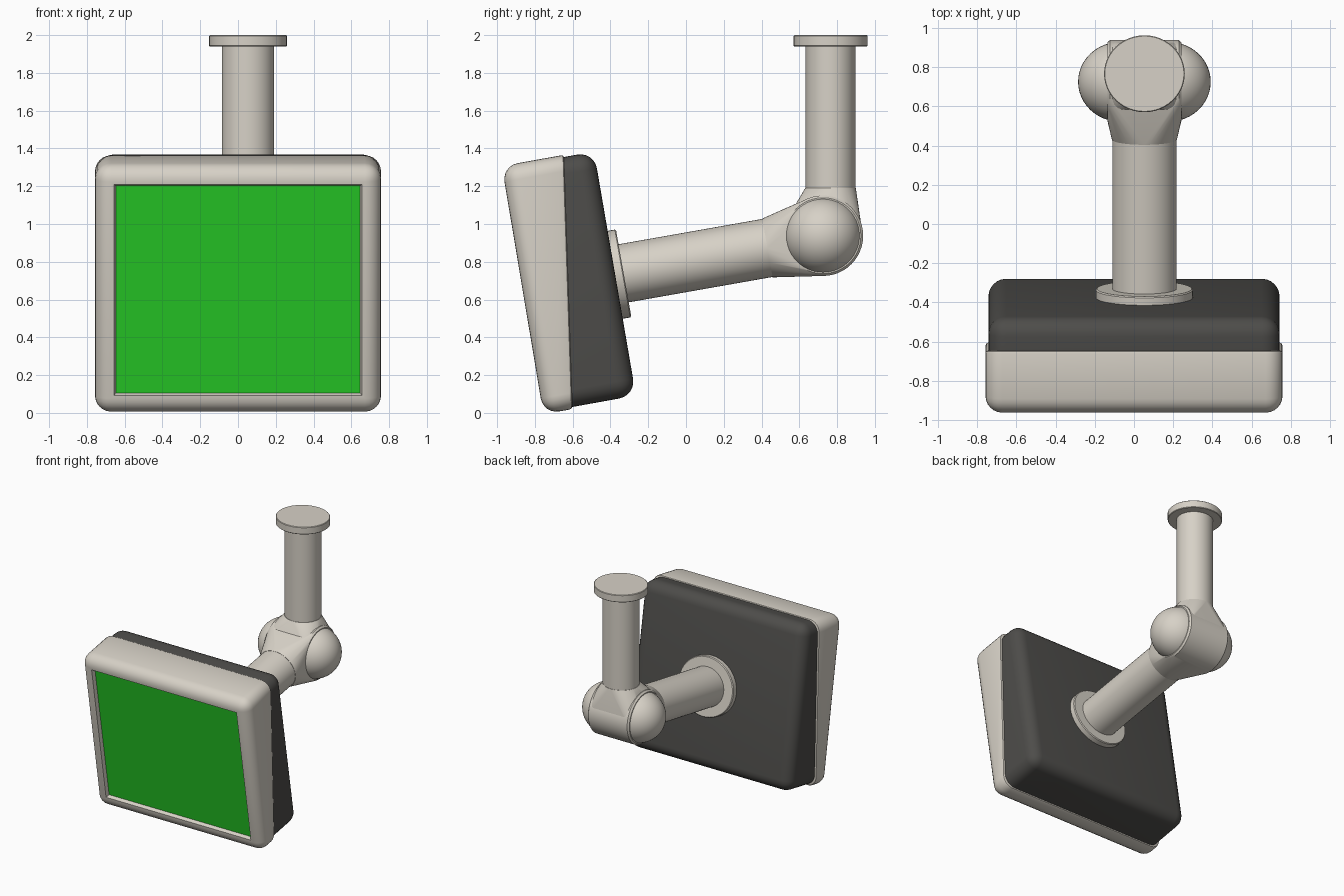
import bpy, bmesh, math
from mathutils import Matrix, Vector

if "Cube" in bpy.data.objects:
    bpy.data.objects.remove(bpy.data.objects["Cube"])

CX = 0.053            # the arm sits slightly off centre
WIDE = 1.05           # round arm parts are slightly wider in x
T = math.radians(10)  # tilt of the monitor and arm
AXIS = Vector((0, math.cos(T), math.sin(T)))


def material(name, col):
    m = bpy.data.materials.new(name)
    m.diffuse_color = (*col, 1)
    m.use_nodes = True
    m.node_tree.nodes["Principled BSDF"].inputs["Base Color"].default_value = m.diffuse_color
    return m


BEIGE = material("beige_plastic", (0.68, 0.64, 0.57))
DARK = material("dark_plastic", (0.075, 0.073, 0.068))
GREEN = material("green_screen", (0.02, 0.62, 0.02))


def finish(bm, name, mat, angle=35):
    bmesh.ops.recalc_face_normals(bm, faces=bm.faces)
    me = bpy.data.meshes.new(name)
    bm.to_mesh(me)
    bm.free()
    ob = bpy.data.objects.new(name, me)
    bpy.context.collection.objects.link(ob)
    me.materials.append(mat)
    bpy.ops.object.select_all(action='DESELECT')
    ob.select_set(True)
    bpy.context.view_layer.objects.active = ob
    bpy.ops.object.shade_smooth_by_angle(angle=math.radians(angle))
    return ob


def case(profile, half, rounded, radius):
    """Extrude a y-z quad along x; round the outer loop and the depth corners.
    Profile order: front top, back top, back bottom, front bottom."""
    bm = bmesh.new()
    a, b = [[bm.verts.new((x, y, z)) for y, z in profile] for x in (-half, half)]
    bm.faces.new(a)
    bm.faces.new(b[::-1])
    for i in range(4):
        j = (i + 1) % 4
        bm.faces.new((a[j], a[i], b[i], b[j]))
    bmesh.ops.recalc_face_normals(bm, faces=bm.faces)
    loop = {s[i] for s in (a, b) for i in rounded}
    edges = [e for e in bm.edges if e.verts[0] in loop or e.verts[1] in loop]
    bmesh.ops.bevel(bm, geom=edges, offset=radius, segments=6, profile=0.5,
                    affect='EDGES', clamp_overlap=True)
    return bm


# Front bezel: wedge-shaped frame with a recessed opening
bm = case([(-0.975, 1.307), (-0.647, 1.366), (-0.602, 0.02), (-0.755, -0.007)],
          0.757, (0, 3), 0.085)
bmesh.ops.recalc_face_normals(bm, faces=bm.faces)
back = max(bm.faces, key=lambda f: f.normal.y * f.calc_area())
bmesh.ops.bevel(bm, geom=list(back.edges), offset=0.014, segments=2, profile=0.5,
                affect='EDGES')
front = min(bm.faces, key=lambda f: f.normal.y * f.calc_area())
bmesh.ops.inset_region(bm, faces=[front], thickness=0.022)
bmesh.ops.inset_region(bm, faces=[front], thickness=0.014, depth=-0.03)
corners = [v.co - AXIS * 0.002 for v in front.verts]
finish(bm, "bezel", BEIGE)

# Screen
bm = bmesh.new()
bm.faces.new([bm.verts.new(c) for c in corners])
screen = finish(bm, "screen", GREEN)
if screen.data.polygons[0].normal.y > 0:
    screen.data.flip_normals()

# Rear shell
bm = case([(-0.66, 1.352), (-0.487, 1.384), (-0.265, 0.092), (-0.62, 0.028)],
          0.742, (1, 2), 0.09)
finish(bm, "rear_shell", DARK)


def widen(p):
    return Vector((CX + p[0] * WIDE, p[1], p[2]))


def ring(centre, axis, r, n=48):
    """Circle of points around an axis."""
    q = Vector(axis).to_track_quat('Z', 'Y')
    return [Vector(centre) + q @ Vector((r * math.cos(t), r * math.sin(t), 0))
            for t in (2 * math.pi * i / n for i in range(n))]


def hull(name, rings):
    """Convex solid stretched over a set of circles."""
    bm = bmesh.new()
    for pts in rings:
        for p in pts:
            bm.verts.new(widen(p))
    bmesh.ops.convex_hull(bm, input=bm.verts)
    bmesh.ops.dissolve_limit(bm, angle_limit=0.01, verts=bm.verts, edges=bm.edges)
    return finish(bm, name, BEIGE)


def rod(name, start, axis, length, r, soft=0.0):
    """Round bar with optional softened rims."""
    start, axis = Vector(start), Vector(axis)
    spans = [(0, r - soft), (soft, r), (length - soft, r), (length, r - soft)] if soft \
        else [(0, r), (length, r)]
    hull(name, [ring(start + axis * d, axis, rr) for d, rr in spans])


# Arm from the monitor back to the elbow
arm_start = Vector((0, -0.33, 0.739))
arm_end = Vector((0, 0.431, 0.873))
rod("monitor_flange", arm_start - AXIS * 0.07, AXIS, 0.07, 0.236, 0.006)
rod("arm", arm_start - AXIS * 0.02, AXIS, (arm_end - arm_start).length + 0.04, 0.156)

# Ceiling pole and its mounting disc
UP = Vector((0, 0, 1))
rod("ceiling_pole", (0, 0.765, 1.1), UP, 0.86, 0.132)
rod("ceiling_flange", (0, 0.766, 1.94), UP, 0.06, 0.196, 0.004)

# Elbow: barrel blended to the arm and the pole
PIVOT = Vector((0, 0.725, 0.938))
X = Vector((1, 0, 0))


def barrel(r, half):
    return [ring(PIVOT + X * s * h, X, rr) for s in (-1, 1)
            for h, rr in ((half, r - 0.012), (half - 0.012, r))]


hull("elbow_arm_socket", barrel(0.213, 0.179) + [ring(arm_end, AXIS, 0.158)])
hull("elbow_pole_socket", barrel(0.209, 0.172) + [ring((0, 0.765, 1.19), UP, 0.134)])

# Domed pivot caps on both sides of the elbow
for side, s in (("left", -1), ("right", 1)):
    bm = bmesh.new()
    bmesh.ops.create_uvsphere(bm, u_segments=48, v_segments=24, radius=0.203)
    for v in bm.verts:
        v.co = widen(v.co + PIVOT + X * s * 0.119)
    finish(bm, side + "_pivot_cap", BEIGE)
